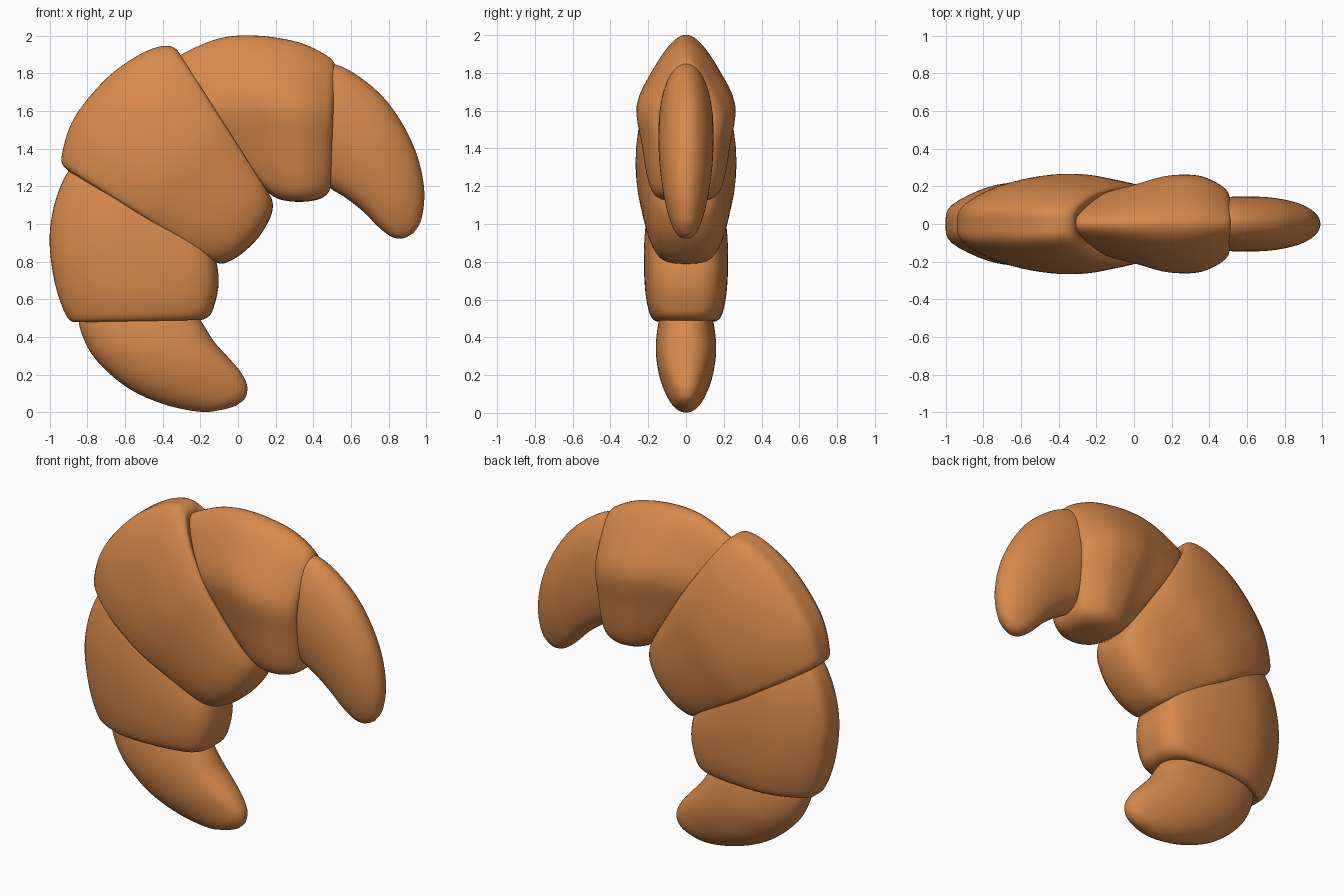
import bpy, bmesh
from mathutils import Vector

crust = bpy.data.materials.new("baked crust")
crust.diffuse_color = (0.68, 0.25, 0.07, 1)

# Half cross-sections: position from outer (1) to inner (-1) edge, relative width
OVAL = [(1, 0), (.924, .383), (.707, .707), (.383, .924), (0, 1), (-.4, .94),
        (-.75, .74), (-.94, .42), (-1, 0)]
LOWER = [(1, 0), (.93, .45), (.5, .88), (.1, 1), (-.4, .97), (-.8, .82), (-.97, .5), (-1, 0)]
MIDDLE = [(1, 0), (.95, .4), (.6, .8), (.1, 1), (-.3, .93), (-.75, .76), (-.95, .5), (-1, 0)]
UPPER = [(1, 0), (.9, .31), (.6, .67), (.18, 1), (-.3, .9), (-.8, .74), (-.97, .5), (-1, 0)]


def spline(rows, steps):
    """Catmull-Rom through the rows."""
    out = []
    for i in range(len(rows) - 1):
        a, b, c, d = (rows[max(0, min(len(rows) - 1, i + k))] for k in (-1, 0, 1, 2))
        for s in range(steps):
            t = s / steps
            out.append([0.5 * (2 * q + (r - p) * t + (2 * p - 5 * q + 4 * r - w) * t * t
                               + (3 * q - p - 3 * r + w) * t ** 3)
                        for p, q, r, w in zip(a, b, c, d)])
    out.append(rows[-1])
    return out


def outline(half):
    """Closed smooth cross-section mirrored from its half."""
    loop = half + [(u, -y) for u, y in half[-2:0:-1]]
    wrapped = [loop[-1]] + loop + loop[:2]
    return spline(wrapped, 4)[4:-5]


def segment(name, half, rows):
    """Loft of sections: outer x, outer z, inner x, inner z, half thickness."""
    bm = bmesh.new()
    profile = outline(half)
    rings = []
    for ox, oz, ix, iz, h in spline(rows, 8):
        outer, inner = Vector((ox, 0, oz)), Vector((ix, 0, iz))
        mid, arm = (outer + inner) / 2, (outer - inner) / 2
        rings.append([bm.verts.new(mid + arm * u + Vector((0, h * y, 0))) for u, y in profile])
    count = len(profile)
    for r0, r1 in zip(rings, rings[1:]):
        for k in range(count):
            n = (k + 1) % count
            bm.faces.new((r0[k], r0[n], r1[n], r1[k]))
    bm.faces.new(rings[0])
    bm.faces.new(rings[-1])
    bmesh.ops.recalc_face_normals(bm, faces=bm.faces)
    for f in bm.faces:
        f.smooth = True
    me = bpy.data.meshes.new(name)
    bm.to_mesh(me)
    bm.free()
    me.materials.append(crust)
    bpy.context.collection.objects.link(bpy.data.objects.new(name, me))


# Lower curled tip
segment("lower_tip", OVAL, [
    (-.80, .53, -.25, .53, .12), (-.845, .475, -.20, .49, .145),
    (-.77, .30, -.13, .38, .16), (-.60, .14, -.05, .29, .145),
    (-.40, .045, .01, .22, .115), (-.20, .003, .047, .15, .08),
    (-.08, .015, .045, .09, .045), (-.01, .035, .025, .06, .015)])

# Lower roll
segment("lower_roll", LOWER, [
    (-.82, 1.33, -.15, .92, .17), (-.90, 1.28, -.12, .82, .20),
    (-.97, 1.12, -.105, .74, .218), (-1.0, .92, -.105, .66, .222),
    (-.975, .70, -.125, .57, .213), (-.92, .53, -.15, .515, .19),
    (-.875, .48, -.20, .49, .155), (-.82, .495, -.26, .505, .11)])

# Large middle roll
segment("middle_roll", MIDDLE, [
    (-.84, 1.25, -.16, .83, .15), (-.91, 1.29, -.10, .79, .20),
    (-.935, 1.36, -.04, .805, .23), (-.87, 1.56, .03, .85, .258),
    (-.70, 1.77, .11, .93, .265), (-.52, 1.90, .17, 1.03, .245),
    (-.39, 1.945, .185, 1.10, .215), (-.32, 1.92, .17, 1.15, .185),
    (-.30, 1.85, .13, 1.17, .145)])

# Upper roll
segment("upper_roll", UPPER, [
    (-.30, 1.86, .08, 1.25, .15), (-.30, 1.90, .12, 1.20, .175),
    (-.10, 1.985, .20, 1.14, .215), (.10, 2.0, .28, 1.12, .255),
    (.32, 1.965, .37, 1.12, .255), (.47, 1.895, .45, 1.14, .205),
    (.515, 1.84, .49, 1.19, .155), (.49, 1.78, .48, 1.25, .12)])

# Upper curled tip
segment("upper_tip", OVAL, [
    (.44, 1.80, .44, 1.25, .12), (.50, 1.85, .49, 1.19, .142),
    (.64, 1.785, .57, 1.14, .146), (.80, 1.64, .66, 1.07, .14),
    (.93, 1.42, .745, .985, .118), (.987, 1.20, .81, .935, .085),
    (.975, 1.03, .86, .922, .05), (.93, .95, .895, .93, .015)])
